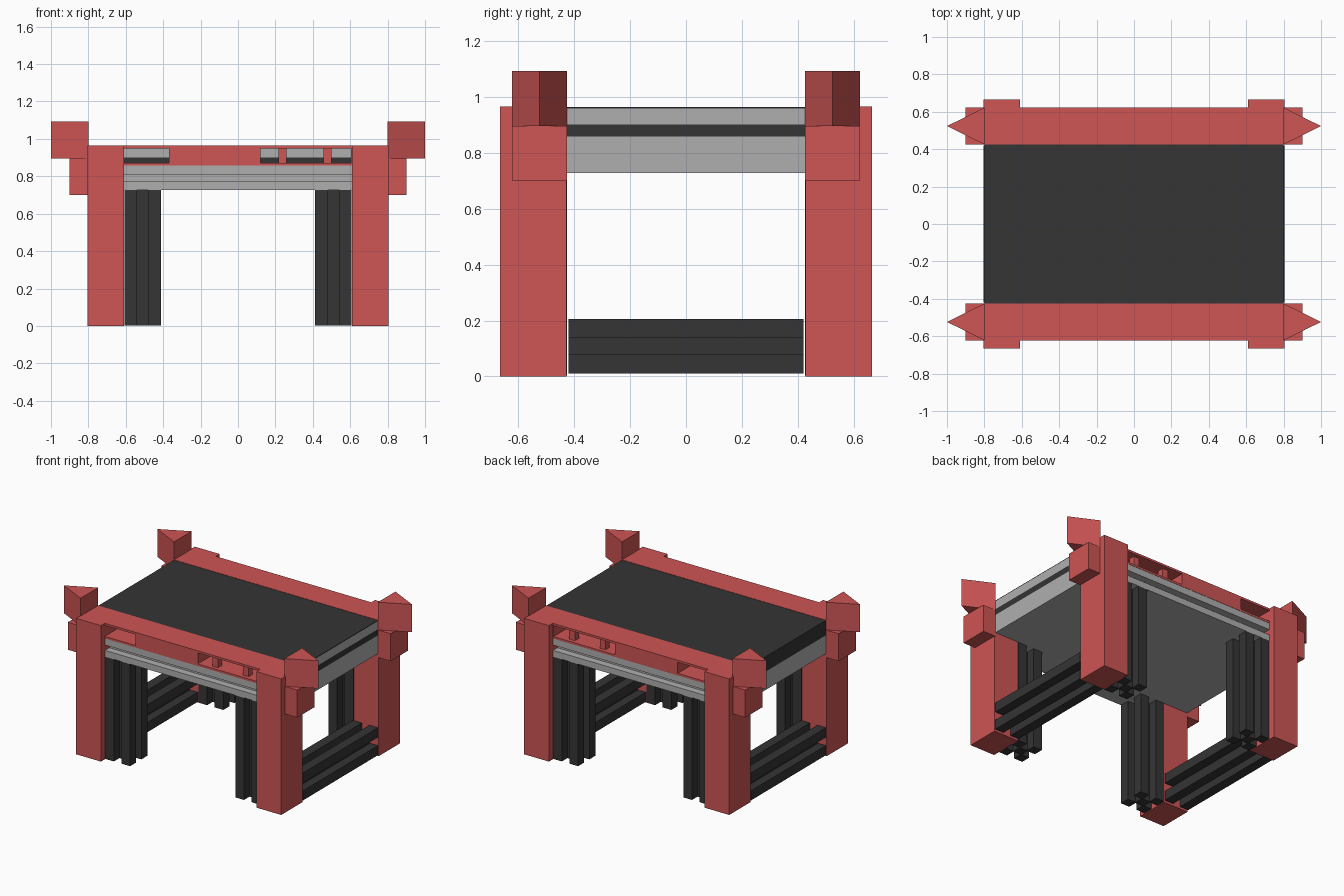
import bpy
from mathutils import Vector

cube = bpy.data.objects.get("Cube")
if cube:
    bpy.data.objects.remove(cube)


def material(name, rgb):
    m = bpy.data.materials.new(name)
    m.use_nodes = True
    m.diffuse_color = (*rgb, 1)
    m.node_tree.nodes["Principled BSDF"].inputs["Base Color"].default_value = (*rgb, 1)
    return m


RED = material("soft red", (0.62, 0.09, 0.09))
DARK = material("charcoal", (0.035, 0.035, 0.035))
GREY = material("aluminium grey", (0.43, 0.43, 0.43))


def prism(name, profile, start, u, v, along, mat):
    """Sweep a closed 2D profile, laid out on axes u and v, along a vector."""
    u, v, start, along = Vector(u), Vector(v), Vector(start), Vector(along)
    base = [start + u * a + v * b for a, b in profile]
    n = len(base)
    verts = base + [p + along for p in base]
    faces = [tuple(range(n))[::-1], tuple(range(n, 2 * n))]
    faces += [(i, (i + 1) % n, (i + 1) % n + n, i + n) for i in range(n)]
    if u.cross(v).dot(along) < 0:
        faces = [f[::-1] for f in faces]
    mesh = bpy.data.meshes.new(name)
    mesh.from_pydata(verts, [], faces)
    mesh.materials.append(mat)
    obj = bpy.data.objects.new(name, mesh)
    bpy.context.collection.objects.link(obj)
    return obj


def box(name, x, y, z, mat):
    x, y, z = sorted(x), sorted(y), sorted(z)
    rect = [(x[0], y[0]), (x[1], y[0]), (x[1], y[1]), (x[0], y[1])]
    return prism(name, rect, (0, 0, z[0]), (1, 0, 0), (0, 1, 0),
                 (0, 0, z[1] - z[0]), mat)


def slotted_profile(size):
    """Square bar outline with a slot in the middle of all four sides."""
    a, b, d = size * 0.35, size * 0.65, size * 0.32
    side = [(0, 0), (a, 0), (a, d), (b, d), (b, 0)]
    points = []
    for _ in range(4):
        points += side
        side = [(size - q, p) for p, q in side]
    return points


INNER, OUTER, TOP = 0.425, 0.622, 0.965
BAR = slotted_profile(0.195)

# Conveyor bed with the belt wrapping over the top and one end
side = (-INNER, INNER)
box("bed_base", (-0.8, 0.8), side, (0.727, 0.857), GREY)
box("bed_gap", (-0.8, 0.8), side, (0.857, 0.9), DARK)
box("bed_top", (-0.795, 0.8), side, (0.9, 0.958), GREY)
box("belt_top", (-0.8, 0.8), side, (0.958, 0.963), DARK)
box("belt_end", (-0.8, -0.795), side, (0.9, 0.958), DARK)

for s, place in ((-1, "front"), (1, "back")):
    depth = (s * INNER, s * OUTER)

    # Red beam with two open windows through it
    box(place + "_beam_floor", (-0.8, 0.8), depth, (0.857, 0.872), RED)
    box(place + "_beam_roof", (-0.8, 0.8), depth, (0.95, TOP), RED)
    for i, span in enumerate([(-0.8, -0.61), (-0.37, 0.12), (0.605, 0.8)]):
        box(f"{place}_beam_block_{i}", span, depth, (0.872, 0.95), RED)
    for i, x in enumerate((0.238, 0.478)):
        box(f"{place}_window_post_{i}", (x - 0.022, x + 0.022),
            (s * 0.55, s * 0.595), (0.872, 0.95), RED)

    # Grooved grey rail beneath the beam
    rail = [(0, 0), (0.195, 0), (0.195, 0.045), (0.145, 0.045),
            (0.145, 0.083), (0.195, 0.083), (0.195, 0.13), (0, 0.13)]
    prism(place + "_rail", rail, (-0.61, s * INNER, 0.727),
          (0, s, 0), (0, 0, 1), (1.22, 0, 0), GREY)

    for t, hand in ((-1, "right"), (1, "left")):
        corner = f"{place}_{hand}"
        # Leg cover and slotted bar beside it
        box(corner + "_leg_cover", (t * 0.61, t * 0.805),
            (s * 0.428, s * 0.665), (0, TOP), RED)
        prism(corner + "_leg_bar", BAR, (t * 0.413, s * INNER, 0.003),
              (t, 0, 0), (0, s, 0), (0, 0, 0.724), DARK)
        # Corner bracket and pointed end block
        box(corner + "_bracket", (t * 0.8, t * 0.9), depth, (0.7, 0.895), RED)
        prism(corner + "_end_block", [(0, 0), (0.2, 0.0985), (0, 0.197)],
              (t * 0.8, s * INNER, 0.895), (t, 0, 0), (0, s, 0),
              (0, 0, 0.197), RED)

# Slotted floor bars joining the front and back legs
for t, hand in ((-1, "right"), (1, "left")):
    prism(hand + "_floor_bar", BAR, (t * 0.61, -0.42, 0.01),
          (t, 0, 0), (0, 0, 1), (0, 0.84, 0), DARK)
